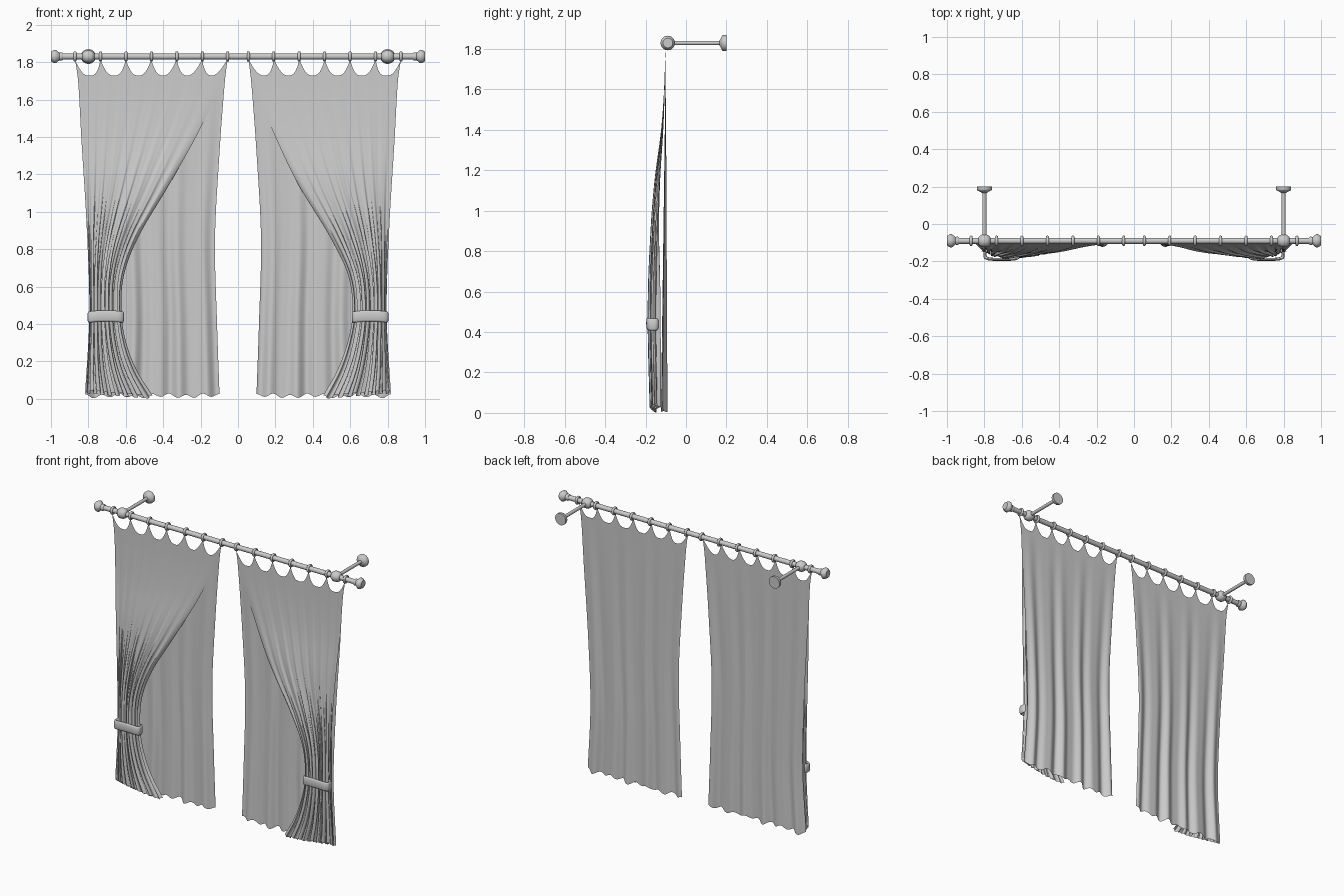
import bpy, bmesh, math
from mathutils import Vector

if "Cube" in bpy.data.objects:
    bpy.data.objects.remove(bpy.data.objects["Cube"])

ROD_Y, ROD_Z = -0.09, 1.83
TAU = math.tau

grey = bpy.data.materials.new("light grey")
grey.use_nodes = True
grey.diffuse_color = (0.6, 0.6, 0.6, 1)
grey.node_tree.nodes["Principled BSDF"].inputs["Base Color"].default_value = (0.6, 0.6, 0.6, 1)


def grid_object(name, rows, close_u=False, close_v=False, caps=False, angle=40):
    """Skin a list of equally long rows of points."""
    bm = bmesh.new()
    vs = [[bm.verts.new(p) for p in row] for row in rows]
    nr, nc = len(vs), len(vs[0])
    for i in range(nr if close_v else nr - 1):
        for j in range(nc if close_u else nc - 1):
            a, b = vs[i], vs[(i + 1) % nr]
            k = (j + 1) % nc
            bm.faces.new((a[j], a[k], b[k], b[j]))
    if caps:
        bm.faces.new(vs[0][::-1])
        bm.faces.new(vs[-1])
    bmesh.ops.recalc_face_normals(bm, faces=bm.faces)
    if not close_u and sum(f.normal.y for f in bm.faces) > 0:
        bmesh.ops.reverse_faces(bm, faces=bm.faces)
    me = bpy.data.meshes.new(name)
    bm.to_mesh(me)
    bm.free()
    me.materials.append(grey)
    ob = bpy.data.objects.new(name, me)
    bpy.context.collection.objects.link(ob)
    bpy.ops.object.select_all(action='DESELECT')
    ob.select_set(True)
    bpy.context.view_layer.objects.active = ob
    bpy.ops.object.shade_smooth_by_angle(angle=math.radians(angle))
    return ob


def lathe(name, profile, axis, origin, segs=20, ring=False):
    """Turn (distance, radius) pairs about the x or y axis."""
    rows = []
    for t, r in profile:
        row = []
        for j in range(segs):
            c, s = r * math.cos(TAU * j / segs), r * math.sin(TAU * j / segs)
            p = (t, c, s) if axis == 'x' else (c, t, s)
            row.append(Vector(origin) + Vector(p))
        rows.append(row)
    return grid_object(name, rows, close_u=True, close_v=ring, caps=not ring)


def spline(points, z):
    """Smooth value at height z through (height, value) points, top first."""
    pts = points[::-1]
    n = len(pts)
    z = min(max(z, pts[0][0]), pts[-1][0])
    i = next(k for k in range(n - 1) if z <= pts[k + 1][0])

    def slope(k):
        a, b = pts[max(k - 1, 0)], pts[min(k + 1, n - 1)]
        return (b[1] - a[1]) / (b[0] - a[0])
    (z0, v0), (z1, v1) = pts[i], pts[i + 1]
    h = z1 - z0
    t = (z - z0) / h
    return ((2*t**3 - 3*t*t + 1) * v0 + (t**3 - 2*t*t + t) * h * slope(i)
            + (3*t*t - 2*t**3) * v1 + (t**3 - t*t) * h * slope(i + 1))


# Curtain edges and depth as functions of height
OUTER = [(1.82, .872), (1.7, .855), (1.4, .838), (.9, .808), (.45, .795), (.02, .818)]
BACK_INNER = [(1.82, .055), (1.7, .07), (1.3, .1), (.85, .123), (.4, .112), (.0, .098)]
FRONT_INNER = {
    -1: [(1.82, .055), (1.6, .13), (1.4, .225), (1.15, .365), (.85, .54), (.65, .612),
         (.45, .622), (.3, .598), (.15, .54), (.0, .445)],
    1: [(1.82, .055), (1.6, .118), (1.4, .2), (1.15, .32), (.85, .5), (.65, .592),
        (.45, .612), (.3, .585), (.15, .53), (.0, .445)]}
DEPTH = [(1.8, 0), (1.6, .006), (1.4, .02), (1.15, .05), (.9, .066), (.45, .07), (.0, .062)]
PLEAT = [(1.8, 0), (1.4, .001), (1.15, .003), (.9, .006), (.65, .012), (.45, .014), (.0, .012)]


def top_edge(u):
    t = (u * 6) % 1
    return 1.728 + .085 * abs(2 * t - 1) ** 3


def back_point(side, u, v):
    hem = .016 + .009 * math.cos(TAU * 8 * u) + .004 * math.sin(TAU * 3 * u)
    z = hem + (top_edge(u) - hem) * v
    fall = max(0, 1 - z / 1.75)
    x0, x1 = spline(BACK_INNER, z), spline(OUTER, z)
    wave = math.sin(TAU * 5.5 * u + 1) + .4 * math.sin(TAU * 9 * u)
    y = -.1 - .008 * fall + .012 * fall * wave
    return (side * (x0 + (x1 - x0) * u), y, z)


def front_point(side, u, v):
    phase = TAU * 8 * u ** 1.25
    hem = .008 + .03 * u + .009 * math.cos(phase)
    z = hem + (top_edge(u) - hem) * v
    x0, x1 = spline(FRONT_INNER[side], z), spline(OUTER, z)
    amp = spline(PLEAT, z)
    fade = min(1, 8 * u, 8 * (1 - u))
    x = x0 + (x1 - x0) * u + .5 * amp * fade * math.sin(2 * phase)
    bow = .55 + .45 * math.sin(math.pi * min(1, .3 + .7 * u))
    y = -.102 - spline(DEPTH, z) * bow - amp * math.cos(phase)
    y += .35 * amp * math.sin(2.3 * phase)
    # rolled leading edge
    y += spline(DEPTH, z) * .35 * max(0, 1 - u / .07) ** 2
    return (side * x, y, z)


def sheet(name, point, side, nu=144, nv=70):
    rows = [[point(side, i / nu, j / nv) for i in range(nu + 1)] for j in range(nv + 1)]
    return grid_object(name, rows, angle=80)


def tieback(name, cx):
    """Rounded band swept around the gathered cloth."""
    rows = []
    for i in range(48):
        a = TAU * i / 48
        c, s = math.cos(a), math.sin(a)
        px = math.copysign(abs(c) ** .45, c)
        py = math.copysign(abs(s) ** .6, s)
        row = []
        for j in range(12):
            b = TAU * j / 12
            out = .008 * math.cos(b)
            up = math.copysign(abs(math.sin(b)) ** .6, math.sin(b)) * .03
            row.append((cx + px * (.09 + out), -.163 + py * (.026 + out),
                        .443 + up - .006 * px * px))
        rows.append(row)
    return grid_object(name, rows, close_u=True, close_v=True, angle=60)


# Rod
lathe("curtain_rod", [(-.95, .016), (.95, .016)], 'x', (0, ROD_Y, ROD_Z))

ring_profile = [(.008 * math.cos(TAU * k / 10), .021 + .007 * math.sin(TAU * k / 10))
                for k in range(10)]

for side, label in ((-1, "right"), (1, "left")):
    # Finial
    finial = [(.935, .018), (.942, .022), (.948, .022), (.955, .02), (.974, .036),
              (.982, .036), (.997, .027), (1, .024)]
    lathe(label + "_finial", [(side * t, r) for t, r in finial], 'x', (0, ROD_Y, ROD_Z))
    # Bracket: collar round the rod, arm and wall plate
    collar = [(-.032, .018), (-.026, .026), (-.012, .034), (.012, .034), (.026, .026), (.032, .018)]
    lathe(label + "_bracket_collar", collar, 'x', (side * .8, ROD_Y, ROD_Z))
    lathe(label + "_bracket_arm", [(ROD_Y, .011), (.185, .011)], 'y', (side * .8, 0, ROD_Z))
    plate = [(.165, .012), (.172, .022), (.18, .038), (.184, .04), (.2, .04)]
    lathe(label + "_wall_plate", plate, 'y', (side * .8, 0, ROD_Z))
    # Rings
    for n in range(7):
        x = side * (.055 + .136 * n)
        lathe(f"{label}_ring_{n + 1}", ring_profile, 'x', (x, ROD_Y, ROD_Z), ring=True)
    # Cloth
    sheet(label + "_back_curtain", back_point, side)
    sheet(label + "_front_curtain", front_point, side)
    tieback(label + "_tieback", side * .707)
